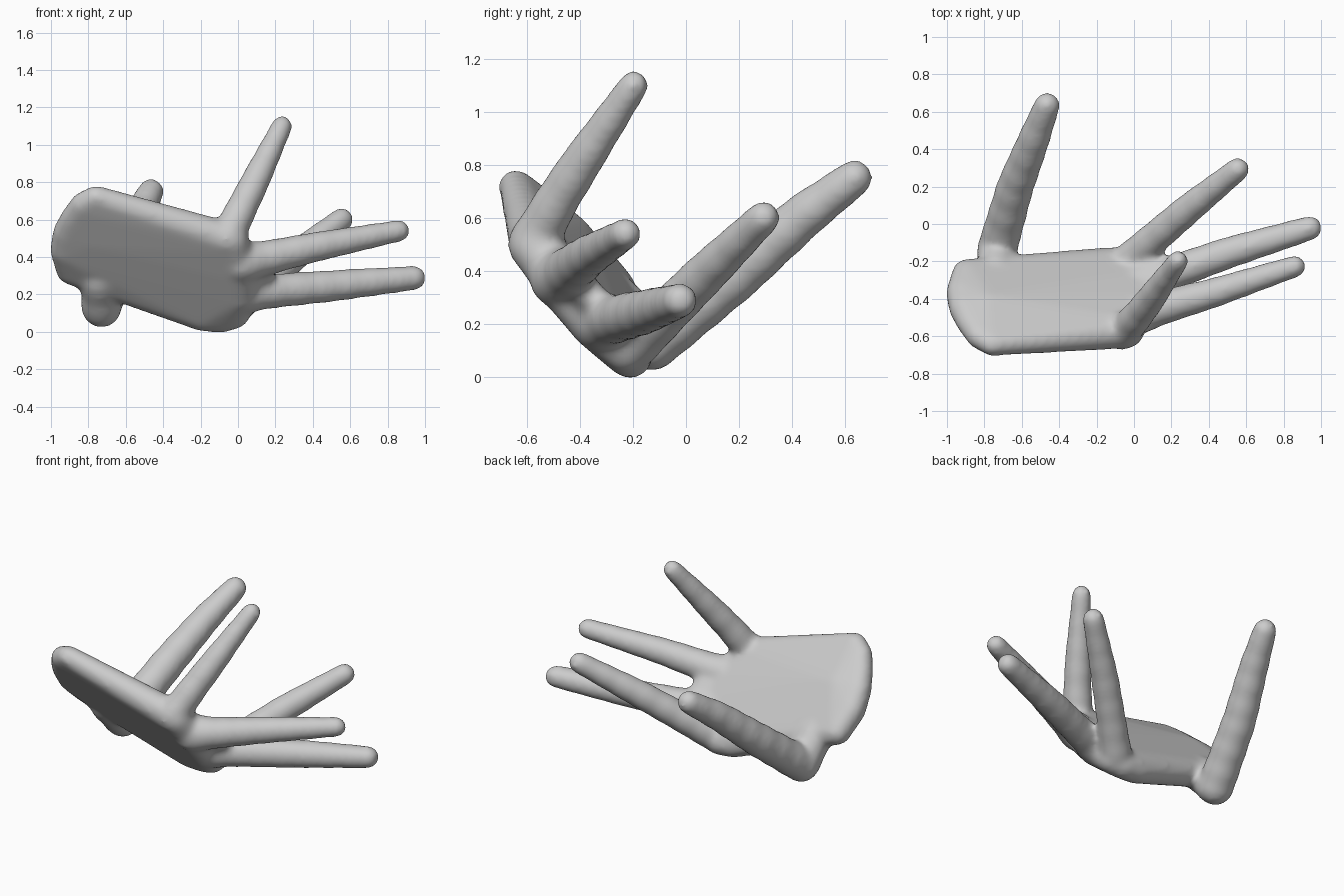
import bpy, bmesh, math
from mathutils import Vector, Matrix

cube = bpy.data.objects.get("Cube")
if cube:
    bpy.data.objects.remove(cube, do_unlink=True)

INFLATE = 0.006  # makes up for the shrinkage of the final smoothing


def add_hull(bm, balls):
    """Wrap a convex skin around balls given as (x, y, z, radius)."""
    part = bmesh.new()
    for x, y, z, radius in balls:
        bmesh.ops.create_icosphere(part, subdivisions=3, radius=radius + INFLATE,
                                   matrix=Matrix.Translation((x, y, z)))
    res = bmesh.ops.convex_hull(part, input=part.verts)
    inner = [v for v in res["geom_interior"] if isinstance(v, bmesh.types.BMVert)]
    bmesh.ops.delete(part, geom=inner, context='VERTS')
    temp = bpy.data.meshes.new("temp")
    part.to_mesh(temp)
    part.free()
    bm.from_mesh(temp)
    bpy.data.meshes.remove(temp)


def add_finger(bm, joints, ripple=0.02):
    """Tapered finger through (x, y, z, radius) joints, with faint skin folds."""
    balls, travelled = [], 0.0
    for a, b in zip(joints, joints[1:]):
        length = (Vector(b[:3]) - Vector(a[:3])).length
        steps = max(2, round(length / 0.035))
        for i in range(steps):
            t = i / steps
            x, y, z, r = Vector(a).lerp(Vector(b), t)
            fold = 1 + ripple * math.sin((travelled + length * t) * 2 * math.pi / 0.14)
            balls.append((x, y, z, r * fold))
        travelled += length
    balls.append(joints[-1])
    for pair in zip(balls, balls[1:]):
        add_hull(bm, pair)


bm = bmesh.new()

# Palm: rounded slab, thicker through the middle than along its edges
palm = [
    (-0.76, -0.643, 0.72, 0.058), (-0.83, -0.60, 0.68, 0.062),
    (-0.88, -0.52, 0.60, 0.068), (-0.91, -0.45, 0.53, 0.075),
    (-0.92, -0.37, 0.44, 0.08), (-0.895, -0.265, 0.33, 0.073),
    (-0.78, -0.45, 0.52, 0.092), (-0.62, -0.25, 0.24, 0.08),
    (-0.19, -0.215, 0.09, 0.082), (-0.09, -0.21, 0.08, 0.08),
    (-0.02, -0.23, 0.10, 0.08), (0.01, -0.34, 0.21, 0.097),
    (0.01, -0.45, 0.34, 0.097), (-0.04, -0.57, 0.49, 0.09),
]
add_hull(bm, palm)

# Fingers, from base to tip
index = [(-0.06, -0.58, 0.50, 0.088), (0.02, -0.49, 0.66, 0.078),
         (0.09, -0.40, 0.80, 0.073), (0.235, -0.197, 1.10, 0.051)]
middle = [(0.02, -0.48, 0.37, 0.105), (0.15, -0.445, 0.395, 0.088),
          (0.42, -0.37, 0.455, 0.075), (0.86, -0.227, 0.54, 0.054)]
ring = [(0.02, -0.32, 0.20, 0.10), (0.15, -0.28, 0.215, 0.088),
        (0.50, -0.155, 0.245, 0.080), (0.94, -0.022, 0.288, 0.061)]
little = [(-0.03, -0.20, 0.12, 0.09), (0.08, -0.10, 0.215, 0.082),
          (0.29, 0.08, 0.395, 0.076), (0.555, 0.292, 0.60, 0.058)]
thumb = [(-0.74, -0.27, 0.28, 0.10), (-0.73, -0.13, 0.13, 0.102),
         (-0.635, 0.20, 0.395, 0.094), (-0.54, 0.44, 0.605, 0.081),
         (-0.465, 0.635, 0.75, 0.064)]
for finger in (index, middle, ring, little):
    add_finger(bm, finger)
add_finger(bm, thumb, 0.025)

# Webs of skin between neighbouring fingers
add_hull(bm, [(0.14, -0.43, 0.385, 0.05), (0.14, -0.28, 0.225, 0.05), (0.0, -0.38, 0.27, 0.08)])
add_hull(bm, [(0.10, -0.28, 0.22, 0.05), (0.07, -0.12, 0.20, 0.05), (-0.02, -0.25, 0.14, 0.07)])

mesh = bpy.data.meshes.new("hand")
bm.to_mesh(mesh)
bm.free()
hand = bpy.data.objects.new("hand", mesh)
bpy.context.collection.objects.link(hand)

# Fuse the parts into one skin and soften the webs between the fingers
remesh = hand.modifiers.new("fuse", 'REMESH')
remesh.mode = 'VOXEL'
remesh.voxel_size = 0.016
soften = hand.modifiers.new("soften", 'SMOOTH')
soften.factor = 0.5
soften.iterations = 16

bpy.ops.object.select_all(action='DESELECT')
hand.select_set(True)
bpy.context.view_layer.objects.active = hand
for name in ("fuse", "soften"):
    bpy.ops.object.modifier_apply(modifier=name)
bpy.ops.object.shade_smooth()

# Plain grey skin
grey = bpy.data.materials.new("light_grey")
grey.use_nodes = True
colour = (0.6, 0.6, 0.6, 1.0)
grey.diffuse_color = colour
grey.node_tree.nodes["Principled BSDF"].inputs["Base Color"].default_value = colour
hand.data.materials.clear()
hand.data.materials.append(grey)
